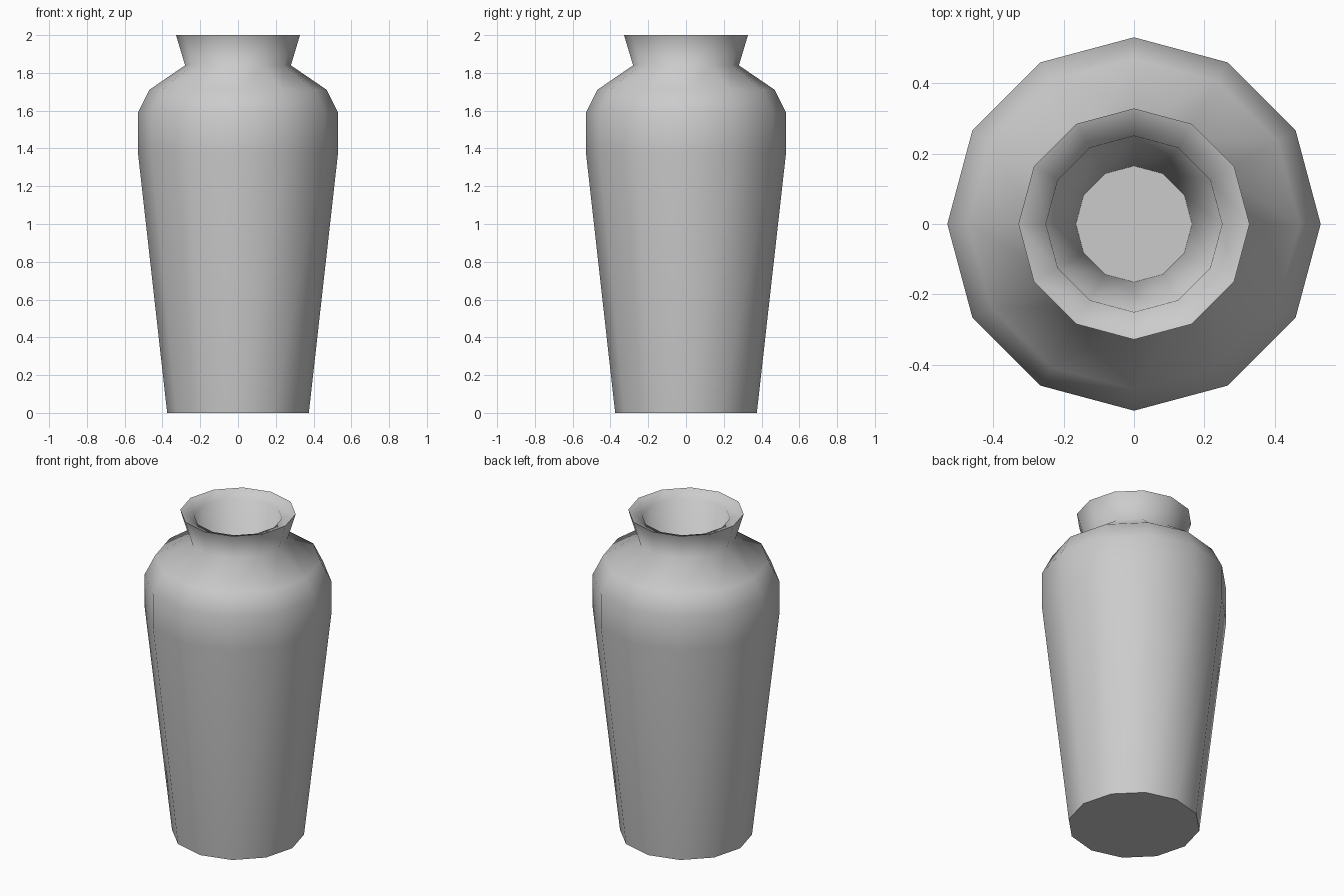
import bpy, bmesh, math

if "Cube" in bpy.data.objects:
    bpy.data.objects.remove(bpy.data.objects["Cube"])

SIDES = 12

# Profile (radius, height): outer wall upward, over the lip, down the inside
profile = [
    (0.375, 0.0), (0.53, 1.38), (0.53, 1.59), (0.47, 1.71),
    (0.28, 1.84), (0.328, 2.0), (0.25, 1.97), (0.165, 0.2),
]

bm = bmesh.new()
rings = []
for r, z in profile:
    angles = [2 * math.pi * i / SIDES for i in range(SIDES)]
    rings.append([bm.verts.new((r * math.cos(a), r * math.sin(a), z)) for a in angles])

# Walls between neighbouring rings
for low, high in zip(rings, rings[1:]):
    for i in range(SIDES):
        j = (i + 1) % SIDES
        bm.faces.new((low[i], low[j], high[j], high[i]))

# Underside and inner floor
bm.faces.new(rings[0][::-1])
bm.faces.new(rings[-1])

mesh = bpy.data.meshes.new("vase")
bm.to_mesh(mesh)
bm.free()
vase = bpy.data.objects.new("vase", mesh)
bpy.context.collection.objects.link(vase)

# Smooth body with crisp base, rim and floor edges
bpy.context.view_layer.objects.active = vase
vase.select_set(True)
bpy.ops.object.shade_smooth_by_angle(angle=math.radians(78))
